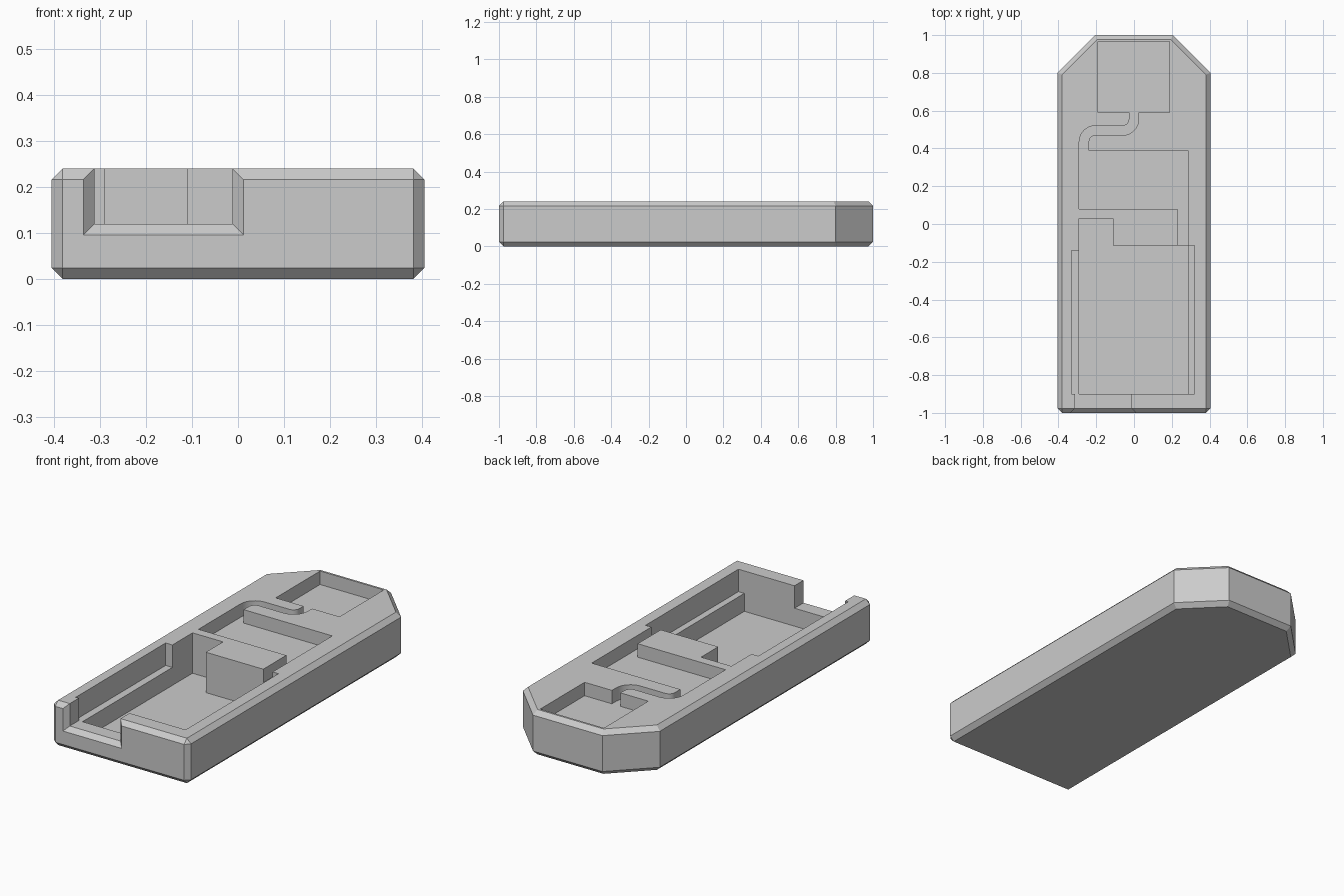
import bpy, bmesh, math

cube = bpy.data.objects.get("Cube")
if cube:
    bpy.data.objects.remove(cube, do_unlink=True)

TOP, CHAMFER = 0.24, 0.024
SHELF, SHALLOW, FLOOR = 0.12, 0.168, 0.024

grey = bpy.data.materials.new("light_grey")
grey.use_nodes = True
colour = (0.6, 0.6, 0.6, 1)
grey.diffuse_color = colour
grey.node_tree.nodes["Principled BSDF"].inputs["Base Color"].default_value = colour


def add_object(name, bm):
    bmesh.ops.recalc_face_normals(bm, faces=bm.faces)
    mesh = bpy.data.meshes.new(name)
    bm.to_mesh(mesh)
    bm.free()
    mesh.materials.append(grey)
    obj = bpy.data.objects.new(name, mesh)
    bpy.context.collection.objects.link(obj)
    return obj


def prism(outline, bottom, top):
    """Extrude a flat outline between two heights."""
    bm = bmesh.new()
    face = bm.faces.new([bm.verts.new((x, y, bottom)) for x, y in outline])
    new = bmesh.ops.extrude_face_region(bm, geom=[face])["geom"]
    bmesh.ops.translate(bm, vec=(0, 0, top - bottom),
                        verts=[v for v in new if isinstance(v, bmesh.types.BMVert)])
    return bm


def arc(cx, cy, radius, start, end, steps=8):
    return [(cx + radius * math.cos(math.radians(start + (end - start) * i / steps)),
             cy + radius * math.sin(math.radians(start + (end - start) * i / steps)))
            for i in range(steps + 1)]


# Tray body: clipped back corners, chamfered rim, base and front corners
half = [(0.405, -1), (0.405, 0.8), (0.205, 1)]
bm = prism(half + [(-x, y) for x, y in reversed(half)], 0, TOP)
edges = []
for e in bm.edges:
    a, b = e.verts
    vertical = abs(a.co.z - b.co.z) > 0.1
    if not vertical or a.co.y < -0.9:
        edges.append(e)
bmesh.ops.bevel(bm, geom=edges, offset=CHAMFER, segments=1, profile=0.5,
                affect='EDGES', clamp_overlap=False)
tray = add_object("tray_body", bm)


def carve(name, bm):
    """Cut a shape out of the tray, then discard the cutter."""
    cutter = add_object(name, bm)
    cutter.hide_render = True
    mod = tray.modifiers.new(name, 'BOOLEAN')
    mod.operation, mod.solver, mod.object = 'DIFFERENCE', 'EXACT', cutter
    bpy.ops.object.modifier_apply(modifier=mod.name)
    bpy.data.objects.remove(cutter, do_unlink=True)


bpy.ops.object.select_all(action='DESELECT')
tray.select_set(True)
bpy.context.view_layer.objects.active = tray

# Main bay down to its side shelves
step = [(-0.11, -0.115), (-0.11, 0.03), (-0.29, 0.03)]
carve("shelf_cut", prism(
    [(-0.33, -0.9), (0.32, -0.9), (0.32, -0.115)] + step
    + [(-0.29, -0.14), (-0.33, -0.14)], SHELF, 0.3))

# Deep floor between the shelves
carve("deep_cut", prism(
    [(-0.29, -0.9), (0.285, -0.9), (0.285, -0.115)] + step, FLOOR, 0.3))

# Shallow back pocket, winding channel, middle pocket and side passage
shallow = [(-0.19, 0.59), (-0.19, 0.965), (0.187, 0.965), (0.187, 0.59), (0.025, 0.59)]
shallow += arc(-0.06, 0.555, 0.085, 0, -90)
shallow += arc(-0.205, 0.435, 0.035, 90, 180)
shallow += [(-0.24, 0.39), (0.285, 0.39), (0.285, -0.15), (0.23, -0.15),
            (0.23, 0.08), (-0.29, 0.08)]
shallow += arc(-0.205, 0.435, 0.085, 180, 90)
shallow += arc(-0.06, 0.555, 0.035, -90, 0)
shallow += [(-0.025, 0.59)]
carve("shallow_cut", prism(shallow, SHALLOW, 0.3))

# Front notch, flared by a chamfer at its outer edge
bm = bmesh.new()
rings = []
for y, grow in ((-1.02, CHAMFER + 0.02), (-1 + CHAMFER, 0), (-0.85, 0)):
    left, right, low = -0.312 - grow, -0.012 + grow, SHELF - grow
    rings.append([bm.verts.new((x, y, z)) for x, z in
                  ((left, low), (right, low), (right, 0.3), (left, 0.3))])
for a, b in zip(rings, rings[1:]):
    for i in range(4):
        j = (i + 1) % 4
        bm.faces.new((a[i], a[j], b[j], b[i]))
bm.faces.new(rings[0])
bm.faces.new(rings[-1])
carve("notch_cut", bm)

# Keep edges crisp and the channel bends smooth
bpy.ops.object.shade_smooth_by_angle(angle=math.radians(20))
